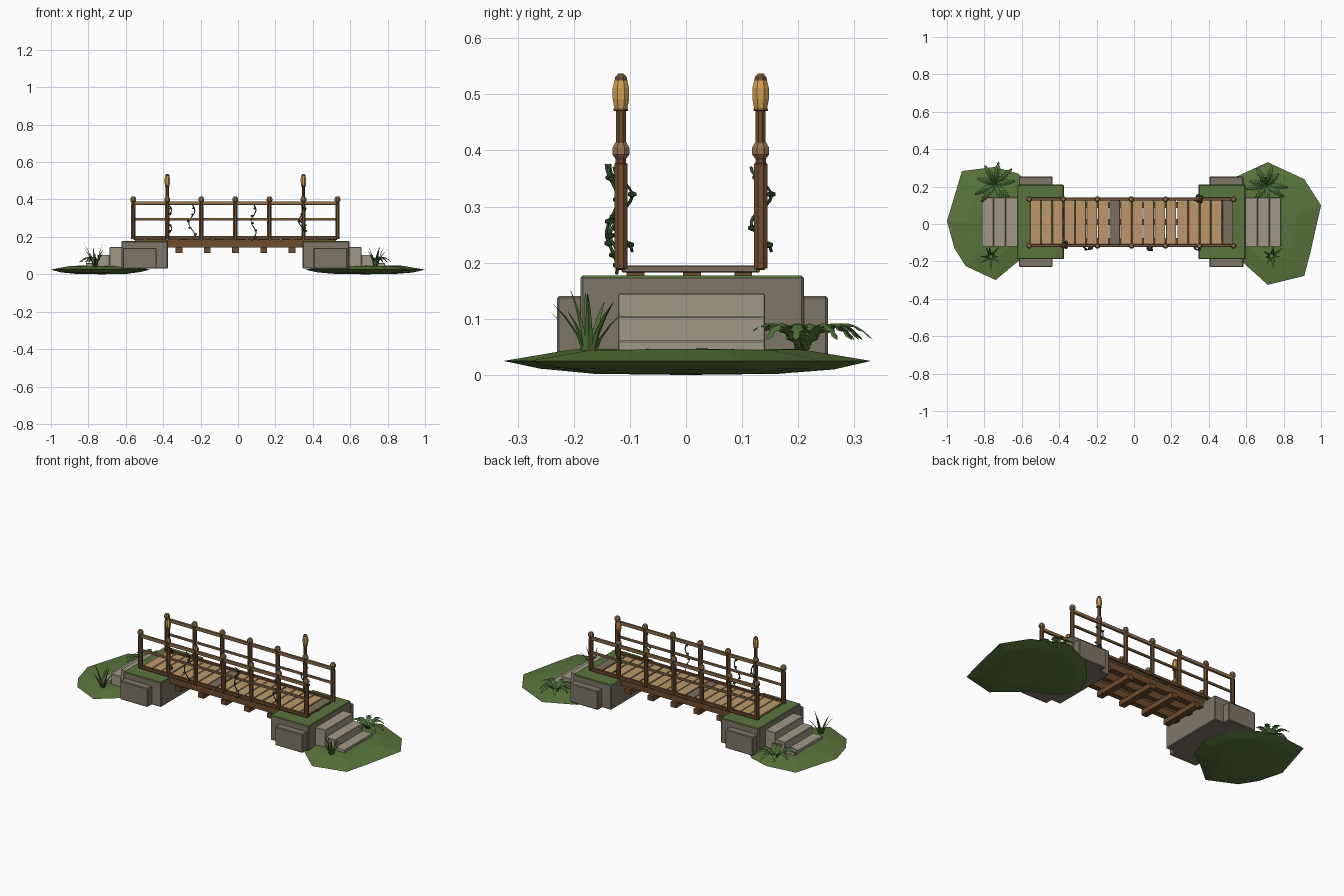
import bpy, bmesh, math, random
from mathutils import Vector

if "Cube" in bpy.data.objects:
    bpy.data.objects.remove(bpy.data.objects["Cube"])

random.seed(4)


def srgb(r, g, b):
    f = lambda c: (c / 255 / 12.92) if c < 11 else ((c / 255 + 0.055) / 1.055) ** 2.4
    return (f(r), f(g), f(b), 1)


def material(name, *rgb):
    m = bpy.data.materials.new(name)
    m.diffuse_color = srgb(*rgb)
    m.use_nodes = True
    m.node_tree.nodes["Principled BSDF"].inputs["Base Color"].default_value = m.diffuse_color
    return m


STONE = material("stone", 126, 118, 104)
PALE = material("pale stone", 160, 153, 137)
MOSS = material("moss green", 90, 117, 60)
PLANK = material("tan plank", 188, 153, 107)
OLD = material("weathered plank", 122, 111, 94)
DARK = material("dark wood", 110, 76, 46)
RAIL = material("rail wood", 145, 114, 77)
GOLD = material("lamp amber", 208, 158, 82)
LEAF = material("leaf green", 78, 112, 55)
VINE = material("vine green", 48, 80, 46)


def finish(name, bm, *mats):
    bmesh.ops.recalc_face_normals(bm, faces=bm.faces)
    me = bpy.data.meshes.new(name)
    bm.to_mesh(me)
    bm.free()
    for m in mats:
        me.materials.append(m)
    ob = bpy.data.objects.new(name, me)
    bpy.context.collection.objects.link(ob)
    return ob


def box(name, x, y, z, mat, bevel=0.0, top=None):
    """Box from (min, max) ranges; faces pointing up may take a second material."""
    bm = bmesh.new()
    bmesh.ops.create_cube(bm, size=1)
    for v in bm.verts:
        v.co = [(r[0] + r[1]) / 2 + c * (r[1] - r[0]) for c, r in zip(v.co, (x, y, z))]
    if bevel:
        bmesh.ops.bevel(bm, geom=bm.edges[:], offset=bevel, segments=1, affect='EDGES')
    if top:
        bm.normal_update()
        for f in bm.faces:
            f.material_index = int(f.normal.z > 0.5)
    return finish(name, bm, mat, *([top] if top else []))


def lathe(name, x, y, profile, mat, sides=8):
    """Closed turned shape from (radius, height) pairs."""
    bm = bmesh.new()
    rings = []
    for r, z in profile:
        angles = [(i + 0.5) * math.tau / sides for i in range(sides)]
        rings.append([bm.verts.new((x + r * math.cos(a), y + r * math.sin(a), z)) for a in angles])
    for a, b in zip(rings, rings[1:]):
        for i in range(sides):
            j = (i + 1) % sides
            bm.faces.new((a[i], a[j], b[j], b[i]))
    bm.faces.new(rings[0])
    bm.faces.new(rings[-1])
    return finish(name, bm, mat)


def mound(name, outline):
    """Flat lens of ground with a faceted top and underside."""
    bm = bmesh.new()
    n = len(outline)
    cx = sum(p[0] for p in outline) / n
    cy = sum(p[1] for p in outline) / n

    def ring(s, z, jitter=0.0):
        return [bm.verts.new((cx + (px - cx) * s, cy + (py - cy) * s,
                              z + random.uniform(-jitter, jitter))) for px, py in outline]
    rings = [ring(0.5, 0.002), ring(0.8, 0.011, 0.002), ring(1, 0.025), ring(0.62, 0.043, 0.003)]
    for a, b in zip(rings, rings[1:]):
        for i in range(n):
            j = (i + 1) % n
            bm.faces.new((a[i], a[j], b[j], b[i]))
    for r, z in ((rings[0], 0.0), (rings[-1], 0.048)):
        c = bm.verts.new((cx, cy, z))
        for i in range(n):
            bm.faces.new((r[i], r[(i + 1) % n], c))
    return finish(name, bm, MOSS)


# Ground mounds
mound("left_mound", [(-1, .015), (-.92, .283), (-.745, .305), (-.62, .27), (-.5, .15), (-.47, 0),
                     (-.52, -.13), (-.62, -.2), (-.74, -.3), (-.9, -.225), (-.96, -.13)])
mound("right_mound", [(1, .1), (.91, .24), (.715, .33), (.54, .25), (.42, .12), (.36, 0),
                      (.42, -.12), (.565, -.19), (.715, -.325), (.91, -.278), (.945, -.145)])

# Stone abutments, side blocks and steps
for side, inner, outer, w0, w1, s in (("left", -.375, -.623, -.435, -.615, -1),
                                      ("right", .345, .596, .404, .585, 1)):
    span = lambda a, b: (min(a, b), max(a, b))
    box(side + "_abutment", span(inner, outer), (-.188, .21), (.03, .177), STONE, .004, MOSS)
    box(side + "_front_block", span(w0, w1), (-.23, -.15), (.03, .141), STONE, .004)
    box(side + "_back_block", span(w0, w1), (.15, .253), (.03, .141), STONE, .004)
    for i, h in enumerate((.145, .104, .061)):
        a = outer + s * (.064 * i - (.01 if i == 0 else 0))
        box(f"{side}_step_{i}", span(a, outer + s * .0635 * (i + 1)), (-.121, .141), (.025, h), PALE, .002)

# Stringers and cross joists under the deck
for i, y in enumerate((-.09, .011, .102)):
    box(f"stringer_{i}", (-.55, .525), (y - .016, y + .016), (.143, .184), DARK)
for i in range(5):
    x = -.315 + .151 * i
    box(f"joist_{i}", (x - .018, x + .018), (-.115, .137), (.114, .143), DARK)

# Deck planks, two of them weathered
for i in range(18):
    x = -.556 + .0606 * i
    j = random.uniform(-.003, .003)
    g = random.uniform(.003, .007)
    box(f"plank_{i}", (x, x + .0606 - g), (-.112 + j, .129 + j), (.183, .195),
        OLD if i in (7, 17) else PLANK, .0015)

# Railings, posts and the two post lamps
POSTS = [-.56 + .182 * i for i in range(7)]
for side, y, lamp in (("front", -.116, 1), ("back", .133, 5)):
    for part, z0, z1, w, mat in (("bottom", .187, .206, .008, DARK), ("middle", .289, .302, .006, RAIL),
                                 ("top", .37, .39, .007, RAIL)):
        box(f"{side}_{part}_rail", (-.562, .534), (y - w, y + w), (z0, z1), mat, .002)
    for i, x in enumerate(POSTS):
        lathe(f"{side}_post_{i}", x, y, [(.0128, .19), (.0128, .376), (.010, .378), (.010, .388)], DARK)
        lathe(f"{side}_post_cap_{i}", x, y,
              [(.010, .385), (.0165, .393), (.0165, .405), (.010, .415)], RAIL)
    x = POSTS[lamp]
    lathe(side + "_lamp_stem", x, y, [(.0095, .41), (.0095, .470), (.014, .471), (.014, .475)], DARK)
    lathe(side + "_lamp", x, y, [(.0125, .475), (.016, .492), (.016, .511), (.012, .526)], GOLD)
    lathe(side + "_lamp_cap", x, y, [(.0125, .524), (.011, .531), (.005, .537)], DARK)


def vine(name, x, y, top, bottom, rx, ry, turns):
    """Winding stem with small flattened leaves."""
    def at(t):
        a = t * turns * math.tau
        return Vector((x + rx * math.sin(a), y - ry * math.cos(a), top + (bottom - top) * t))
    cu = bpy.data.curves.new(name, 'CURVE')
    cu.dimensions = '3D'
    cu.bevel_depth = .003
    cu.bevel_resolution = 0
    cu.use_fill_caps = True
    sp = cu.splines.new('POLY')
    sp.points.add(20)
    for i, p in enumerate(sp.points):
        p.co = (*at(i / 20), 1)
    cu.materials.append(VINE)
    bpy.context.collection.objects.link(bpy.data.objects.new(name, cu))
    bm = bmesh.new()
    for i in range(5):
        p = at(.12 + .2 * i) + Vector((random.uniform(-.008, .008), 0, 0))
        for v in bmesh.ops.create_icosphere(bm, subdivisions=1, radius=1)["verts"]:
            v.co = Vector((v.co.x * .009, v.co.y * .009, v.co.z * .006)) + p
    finish(name + "_leaves", bm, VINE)


vine("lamp_post_vine", -.37, -.112, .37, .22, .016, .016, 1.5)
vine("left_vine", -.247, -.126, .375, .2, .016, .01, 1.3)
vine("middle_vine", .083, -.132, .375, .18, .013, .01, 1.6)
vine("right_vine", .338, -.126, .37, .2, .014, .012, 1.5)
vine("back_vine", .345, .134, .37, .22, .016, .018, 1.5)


def fern(name, x, y, size):
    """Ring of arching fronds with saw-toothed edges."""
    bm = bmesh.new()
    for k in range(9):
        a = k * math.tau / 9 + random.uniform(-.15, .15)
        d = Vector((math.cos(a), math.sin(a), 0))
        n = Vector((-d.y, d.x, 0))
        L = size * random.uniform(.82, 1.05)
        prev = None
        for i in range(15):
            t = i / 14
            c = Vector((x, y, .042 + .05 * math.sin(math.pi * t * .86))) + d * L * t
            w = .019 * math.sin(math.pi * min(1, .12 + t * .86)) ** .7 * (1 if i % 2 else .5)
            drop = Vector((0, 0, -.35 * w))
            row = [bm.verts.new(c - n * w + drop), bm.verts.new(c), bm.verts.new(c + n * w + drop)]
            if prev:
                for j in (0, 1):
                    bm.faces.new((prev[j], prev[j + 1], row[j + 1], row[j]))
            prev = row
    finish(name, bm, LEAF)


def grass(name, x, y, height):
    """Tuft of tapering three-sided blades leaning outward."""
    bm = bmesh.new()
    for k in range(8):
        a = k * math.tau / 8 + random.uniform(-.3, .3)
        d = Vector((math.cos(a), math.sin(a), 0))
        n = Vector((-d.y, d.x, 0))
        h, lean = height * random.uniform(.55, 1), random.uniform(.025, .065)
        prev = None
        for t, w in ((0, .005), (.4, .0065), (.75, .004), (1, .0006)):
            c = Vector((x, y, .035 + h * t)) + d * (.008 + lean * t ** 1.7)
            row = [bm.verts.new(c - n * w), bm.verts.new(c + n * w), bm.verts.new(c + d * w * .6)]
            if prev:
                for j in range(3):
                    m = (j + 1) % 3
                    bm.faces.new((prev[j], prev[m], row[m], row[j]))
            prev = row
    finish(name, bm, LEAF)


fern("left_fern", -.74, .215, .118)
fern("right_fern", .71, .208, .108)
grass("left_grass", -.765, -.175, .138)
grass("right_grass", .735, -.172, .122)
